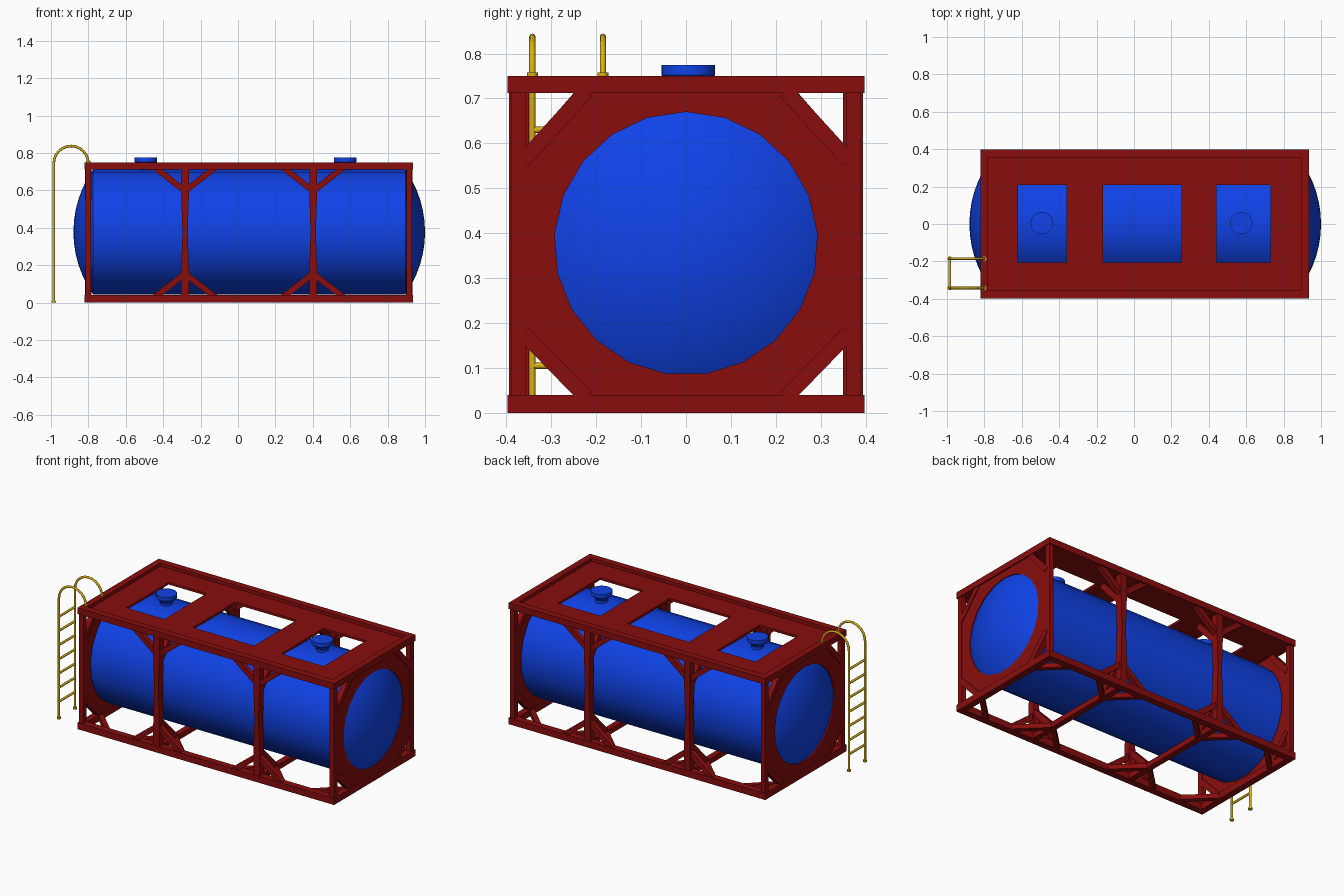
import bpy, bmesh, math
from mathutils import Vector, Matrix

if "Cube" in bpy.data.objects:
    bpy.data.objects.remove(bpy.data.objects["Cube"])


def material(name, color):
    m = bpy.data.materials.new(name)
    m.diffuse_color = (*color, 1)
    m.use_nodes = True
    m.node_tree.nodes["Principled BSDF"].inputs["Base Color"].default_value = m.diffuse_color
    return m


RED = material("frame red", (0.25, 0.004, 0.004))
BLUE = material("tank blue", (0.005, 0.055, 0.8))
YELLOW = material("ladder yellow", (0.7, 0.44, 0.008))


def make(name, bm, mat, smooth=False):
    bmesh.ops.recalc_face_normals(bm, faces=bm.faces)
    me = bpy.data.meshes.new(name)
    bm.to_mesh(me)
    bm.free()
    ob = bpy.data.objects.new(name, me)
    bpy.context.collection.objects.link(ob)
    me.materials.append(mat)
    if smooth:
        bpy.ops.object.select_all(action='DESELECT')
        ob.select_set(True)
        bpy.context.view_layer.objects.active = ob
        bpy.ops.object.shade_smooth_by_angle(angle=math.radians(32))
    return ob


def box(bm, x0, x1, y0, y1, z0, z1):
    c = Matrix.Translation(((x0 + x1) / 2, (y0 + y1) / 2, (z0 + z1) / 2))
    bmesh.ops.create_cube(bm, size=1, matrix=c @ Matrix.Diagonal((x1 - x0, y1 - y0, z1 - z0, 1)))


def bar(bm, p, q, width, depth, normal):
    """Straight bar from p to q; depth is measured along normal."""
    p, q, n = Vector(p), Vector(q), Vector(normal)
    d = (q - p).normalized()
    s = d.cross(n)
    m = Matrix((d * (q - p).length, s * width, n * depth)).transposed().to_4x4()
    bmesh.ops.create_cube(bm, size=1, matrix=Matrix.Translation((p + q) / 2) @ m)


def lathe(name, profile, axis, origin, sides, mat, start):
    """Revolve (radius, height) points; start is the first meridian vector."""
    bm = bmesh.new()
    a, s, o = Vector(axis), Vector(start), Vector(origin)
    vs = [bm.verts.new(o + s * r + a * h) for r, h in profile]
    es = [bm.edges.new(e) for e in zip(vs, vs[1:])]
    bmesh.ops.spin(bm, geom=vs + es, cent=o, axis=a, angle=2 * math.pi, steps=sides, use_merge=True)
    bmesh.ops.remove_doubles(bm, verts=bm.verts, dist=1e-4)
    return make(name, bm, mat, True)


X0, X1, Y, H = -0.82, 0.935, 0.397, 0.75
XM = (X0 + X1) / 2
MID = (-0.283, 0.402)
CZ = 0.377

# tank shell with shallow domed ends
R, RD = 0.336, 0.59
half = 0.94
top_angle = math.asin(R / RD)
cap = [(RD * math.sin(top_angle * i / 6), half - RD + RD * math.cos(top_angle * i / 6)) for i in range(7)]
lathe("tank", [(r, -h) for r, h in cap] + cap[::-1], (1, 0, 0), (0.06, 0, CZ), 21, BLUE, (0, 0, 1))

# hatches on the tank
for i, x in enumerate((-0.493, 0.573)):
    lathe(f"hatch_{i + 1}", [(0, 0.69), (0.036, 0.69), (0.036, 0.725), (0.058, 0.75), (0.06, 0.752),
                             (0.06, 0.775), (0, 0.775)], (0, 0, 1), (x, 0.005, 0), 24, BLUE, (1, 0, 0))

# top and bottom rail rings
for name, z0, z1 in (("bottom_rails", 0, 0.04), ("top_rails", 0.712, H)):
    bm = bmesh.new()
    for s in (-1, 1):
        box(bm, X0, X1, *sorted((s * Y, s * 0.355)), z0, z1)
    for a, b in ((X0, X0 + 0.04), (X1 - 0.04, X1)):
        box(bm, a, b, -0.355, 0.355, z0, z1)
    make(name, bm, RED)

# corner posts
bm = bmesh.new()
for x in (X0 + 0.02, X1 - 0.02):
    for s in (-1, 1):
        box(bm, x - 0.015, x + 0.015, *sorted((s * 0.39, s * 0.357)), 0.04, 0.712)
make("corner_posts", bm, RED)

# middle posts: slim shaft with wider ends, plus side braces
bm = bmesh.new()
for x in MID:
    for s in (-1, 1):
        y = s * 0.372
        box(bm, x - 0.014, x + 0.014, y - 0.018, y + 0.018, 0.04, 0.712)
        for zc, zr in ((0.16, 0.04), (0.592, 0.712)):
            prof = [(-0.021, zr), (0.021, zr), (0.021, zc), (0.014, 0.376), (-0.014, 0.376), (-0.021, zc)]
            f = bm.faces.new([bm.verts.new((x + a, y - 0.022, z)) for a, z in prof])
            ext = bmesh.ops.extrude_face_region(bm, geom=[f], use_keep_orig=True)
            bmesh.ops.translate(bm, vec=(0, 0.044, 0),
                                verts=[g for g in ext["geom"] if isinstance(g, bmesh.types.BMVert)])
        for d in (-1, 1):
            bar(bm, (x + d * 0.01, y, 0.604), (x + d * 0.16, y, 0.722), 0.032, 0.03, (0, 1, 0))
            bar(bm, (x + d * 0.01, y, 0.148), (x + d * 0.16, y, 0.03), 0.032, 0.03, (0, 1, 0))
make("middle_posts", bm, RED)

# diagonal braces across the corners of every cross frame
bm = bmesh.new()
for x in (X0 + 0.02, MID[0], MID[1], X1 - 0.02):
    for s in (-1, 1):
        bar(bm, (x, s * 0.362, 0.562), (x, s * 0.222, 0.716), 0.034, 0.034, (1, 0, 0))
        bar(bm, (x, s * 0.362, 0.178), (x, s * 0.222, 0.034), 0.034, 0.034, (1, 0, 0))
make("cross_frame_braces", bm, RED)

# floor cross members with flat corner braces
bm = bmesh.new()
for x in MID:
    box(bm, x - 0.018, x + 0.018, -0.356, 0.356, 0.005, 0.038)
    for s in (-1, 1):
        for d in (-1, 1):
            bar(bm, (x + d * 0.005, s * 0.215, 0.02), (x + d * 0.16, s * 0.365, 0.02), 0.03, 0.028, (0, 0, 1))
for x, d in ((X0 + 0.03, 1), (X1 - 0.03, -1)):
    for s in (-1, 1):
        bar(bm, (x, s * 0.215, 0.02), (x + d * 0.155, s * 0.365, 0.02), 0.03, 0.028, (0, 0, 1))
make("floor_members", bm, RED)

# top deck with three windows
xs = [X0 + 0.04, -0.62, -0.36, -0.165, 0.255, 0.44, 0.73, X1 - 0.04]
ys = [-0.355, -0.205, 0.208, 0.355]
bm = bmesh.new()
grid = [[bm.verts.new((x, y, 0.73)) for y in ys] for x in xs]
for i in range(7):
    for j in range(3):
        if not (j == 1 and i % 2):
            bm.faces.new((grid[i][j], grid[i + 1][j], grid[i + 1][j + 1], grid[i][j + 1]))
deck = make("top_deck", bm, RED)
solid = deck.modifiers.new("thickness", 'SOLIDIFY')
solid.thickness = 0.014


def finish_curve(name, cu, mat):
    ob = bpy.data.objects.new(name, cu)
    bpy.context.collection.objects.link(ob)
    cu.materials.append(mat)
    return ob


def to_mesh(ob):
    bpy.ops.object.select_all(action='DESELECT')
    ob.select_set(True)
    bpy.context.view_layer.objects.active = ob
    bpy.ops.object.convert(target='MESH')
    return bpy.context.view_layer.objects.active


def spline(cu, pts, cyclic=False):
    sp = cu.splines.new('POLY')
    sp.points.add(len(pts) - 1)
    for p, c in zip(sp.points, pts):
        p.co = (*c, 1)
    sp.use_cyclic_u = cyclic


# end plates: chamfered outline with a 21-sided opening for the dome
outer = [(-0.25, 0.04), (0.25, 0.04), (0.357, 0.155), (0.357, 0.59),
         (0.25, 0.712), (-0.25, 0.712), (-0.357, 0.59), (-0.357, 0.155)]
hole = [(0.293 * math.sin(2 * math.pi * i / 21), CZ + 0.293 * math.cos(2 * math.pi * i / 21)) for i in range(21)]
for name, x in (("end_plate_left", X0 + 0.02), ("end_plate_right", X1 - 0.02)):
    cu = bpy.data.curves.new(name, 'CURVE')
    cu.dimensions, cu.fill_mode, cu.extrude = '2D', 'BOTH', 0.012
    for loop in (outer, hole):
        spline(cu, [(a, b, 0) for a, b in loop], True)
    ob = finish_curve(name, cu, RED)
    ob.location.x = x
    ob.rotation_euler = (math.pi / 2, 0, math.pi / 2)
    to_mesh(ob)

# ladder: two hooked rails, rungs and foot discs
cu = bpy.data.curves.new("ladder", 'CURVE')
cu.dimensions, cu.bevel_depth, cu.bevel_resolution, cu.use_fill_caps = '3D', 0.007, 2, True
LX, LR, LY = -0.985, 0.0925, (-0.342, -0.185)
for y in LY:
    arc = [(LX + LR - LR * math.cos(math.pi * i / 12), y, 0.745 + LR * math.sin(math.pi * i / 12)) for i in range(13)]
    spline(cu, [(LX, y, 0)] + arc + [(LX + 2 * LR, y, 0.735)])
for i in range(7):
    z = 0.105 + 0.0875 * i
    spline(cu, [(LX, LY[0], z), (LX, LY[1], z)])
ladder = to_mesh(finish_curve("ladder", cu, YELLOW))
bpy.ops.object.shade_smooth_by_angle(angle=math.radians(50))
bm = bmesh.new()
for y in LY:
    for x, z in ((LX, 0.005), (LX + 2 * LR, 0.753)):
        bmesh.ops.create_cone(bm, cap_ends=True, segments=12, radius1=0.012, radius2=0.012, depth=0.01,
                              matrix=Matrix.Translation((x, y, z)))
make("ladder_feet", bm, YELLOW, True)
